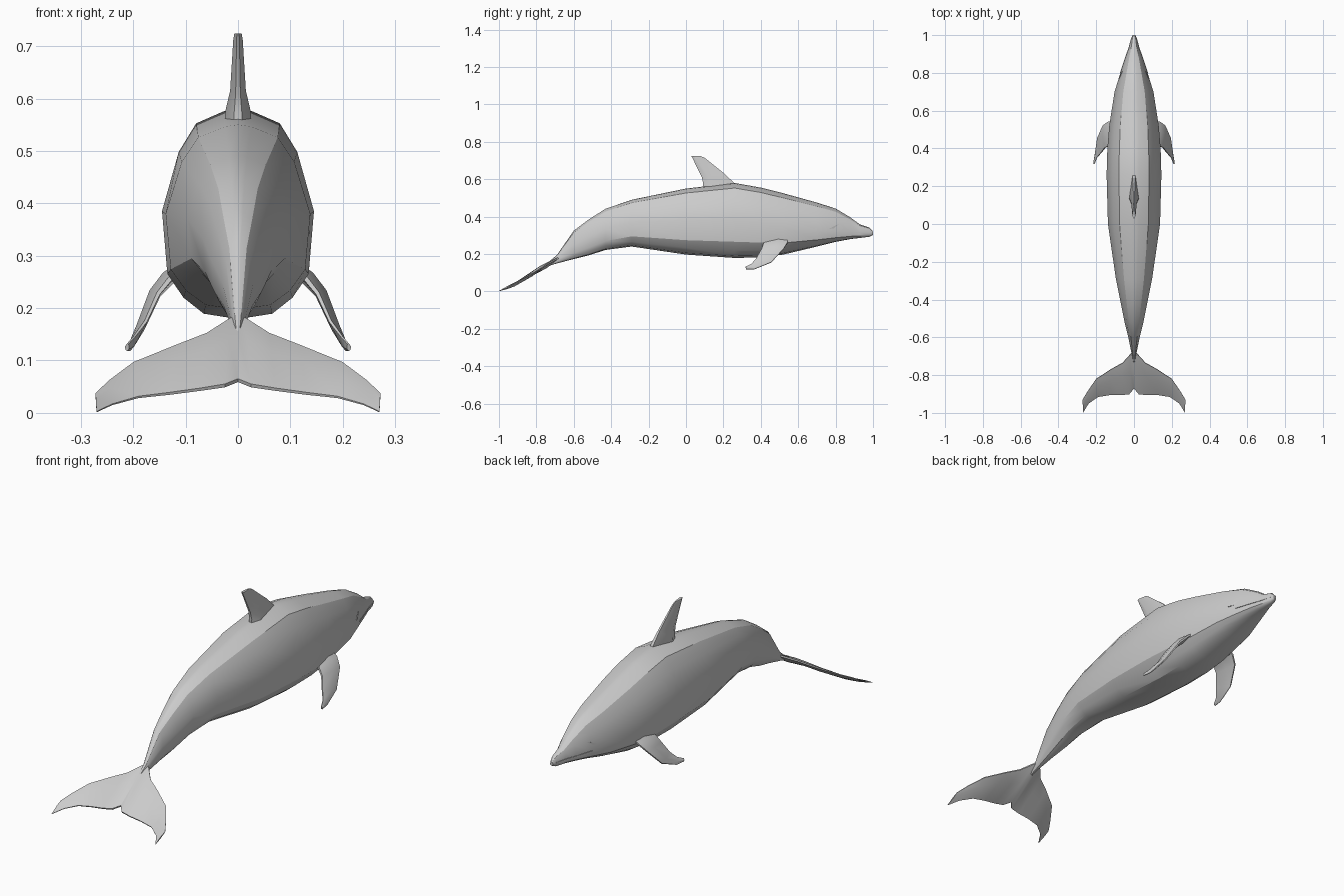
import bpy, bmesh, math
from mathutils import Vector


def finish(name, bm, angle=30):
    bmesh.ops.recalc_face_normals(bm, faces=bm.faces)
    me = bpy.data.meshes.new(name)
    bm.to_mesh(me)
    bm.free()
    ob = bpy.data.objects.new(name, me)
    bpy.context.collection.objects.link(ob)
    bpy.ops.object.select_all(action='DESELECT')
    ob.select_set(True)
    bpy.context.view_layer.objects.active = ob
    bpy.ops.object.shade_smooth_by_angle(angle=math.radians(angle))
    return ob


def loft(name, rings, angle=30):
    """Skin a list of equal-length point rings and cap both ends."""
    bm = bmesh.new()
    vs = [[bm.verts.new(p) for p in r] for r in rings]
    n = len(rings[0])
    for a, b in zip(vs, vs[1:]):
        for i in range(n):
            j = (i + 1) % n
            bm.faces.new((a[i], a[j], b[j], b[i]))
    bm.faces.new(vs[0])
    bm.faces.new(vs[-1])
    return finish(name, bm, angle)


def fin_ring(lead, trail, offset, thick_at=0.4):
    """Thin foil section between a leading and a trailing point."""
    l, t, o = Vector(lead), Vector(trail), Vector(offset)
    m = l.lerp(t, thick_at)
    e = o * 0.3
    return [l + e, m + o, t + e, t - e, m - o, l - e]


# Body: stations of y, top z, bottom z, half width, z of the widest point
stations = [
    (-0.765, 0.132, 0.126, 0.002, 0.129),
    (-0.69, 0.195, 0.15, 0.012, 0.172),
    (-0.60, 0.325, 0.173, 0.030, 0.25),
    (-0.52, 0.385, 0.193, 0.050, 0.29),
    (-0.43, 0.442, 0.222, 0.068, 0.335),
    (-0.29, 0.49, 0.24, 0.096, 0.37),
    (0.00, 0.55, 0.197, 0.138, 0.38),
    (0.26, 0.58, 0.179, 0.145, 0.385),
    (0.40, 0.555, 0.182, 0.141, 0.37),
    (0.52, 0.525, 0.197, 0.131, 0.345),
    (0.70, 0.475, 0.24, 0.103, 0.325),
    (0.80, 0.443, 0.265, 0.072, 0.318),
    (0.88, 0.395, 0.28, 0.046, 0.315),
    (0.93, 0.358, 0.286, 0.028, 0.313),
    (0.98, 0.342, 0.292, 0.016, 0.313),
    (1.00, 0.320, 0.302, 0.007, 0.312),
]
half = [(0.18, 0.98), (0.55, 0.86), (0.78, 0.58), (1, 0),
        (0.93, -0.58), (0.72, -0.8), (0.45, -0.95)]
section = [(0, 1)] + half + [(0, -1)] + [(-u, v) for u, v in reversed(half)]
rings = []
for y, top, bot, w, mid in stations:
    rings.append([(u * w, y, mid + v * ((top - mid) if v > 0 else (mid - bot)))
                  for u, v in section])
loft("body", rings, 28)

# Dorsal fin: leading and trailing (y, z) with half thickness, base to tip
dorsal = [((0.27, 0.55), (0.09, 0.54), 0.027),
          ((0.255, 0.582), (0.092, 0.575), 0.024),
          ((0.205, 0.63), (0.085, 0.61), 0.015),
          ((0.10, 0.714), (0.035, 0.712), 0.009),
          ((0.08, 0.723), (0.028, 0.724), 0.007)]
loft("dorsal_fin", [fin_ring((0, *l), (0, *t), (h, 0, 0), 0.75)
                    for l, t, h in dorsal])

# Tail fluke: right half from centre to tip, mirrored to the left
fluke = [((0.0, -0.67, 0.185), (0.0, -0.87, 0.062), 0.011),
         ((0.015, -0.685, 0.178), (0.025, -0.90, 0.052), 0.011),
         ((0.06, -0.735, 0.15), (0.07, -0.905, 0.045), 0.009),
         ((0.12, -0.768, 0.127), (0.13, -0.905, 0.037), 0.008),
         ((0.20, -0.82, 0.095), (0.19, -0.915, 0.03), 0.006),
         ((0.245, -0.885, 0.062), (0.24, -0.95, 0.016), 0.004),
         ((0.272, -0.93, 0.037), (0.27, -1.0, 0.002), 0.003)]
spans = []
for l, t, h in fluke:
    spans.append(fin_ring(l, t, (0, -h * 0.5, h)))
left = [[(-p.x, p.y, p.z) for p in r] for r in reversed(spans[1:])]
loft("tail_fluke", left + spans)

# Pectoral fins: swept flippers, body to tip
flipper = [((0.09, 0.545, 0.29), (0.085, 0.42, 0.285), 0.016),
           ((0.132, 0.543, 0.262), (0.128, 0.415, 0.258), 0.015),
           ((0.163, 0.522, 0.228), (0.152, 0.405, 0.228), 0.012),
           ((0.193, 0.455, 0.155), (0.176, 0.375, 0.175), 0.009),
           ((0.207, 0.365, 0.119), (0.197, 0.35, 0.147), 0.006),
           ((0.213, 0.322, 0.119), (0.210, 0.318, 0.132), 0.005)]
for side, s in (("right", 1), ("left", -1)):
    loft("pectoral_fin_" + side,
         [fin_ring((s * l[0], *l[1:]), (s * t[0], *t[1:]),
                   (s * h * 0.85, 0, h * 0.5)) for l, t, h in flipper])

    # Eye: small slanted wedge set into the side of the head
    eye = [(0.765, 0.334), (0.80, 0.353), (0.84, 0.366),
           (0.835, 0.352), (0.805, 0.338)]
    loft("eye_" + side, [[(s * (0.074 - (y - 0.79) * 0.5 - d), y, z)
                          for y, z in eye] for d in (0.016, 0.003)])

    # Mouth: fine lip ridge running back from the beak tip
    lip = [(0.012, 0.985), (0.027, 0.93), (0.045, 0.88), (0.071, 0.80)]
    loft("mouth_line_" + side,
         [[(s * (x + dx), y, 0.314 + dz) for dx, dz in
           ((-0.008, 0.002), (0.003, 0.001), (0.003, -0.001), (-0.008, -0.002))]
          for x, y in lip])
